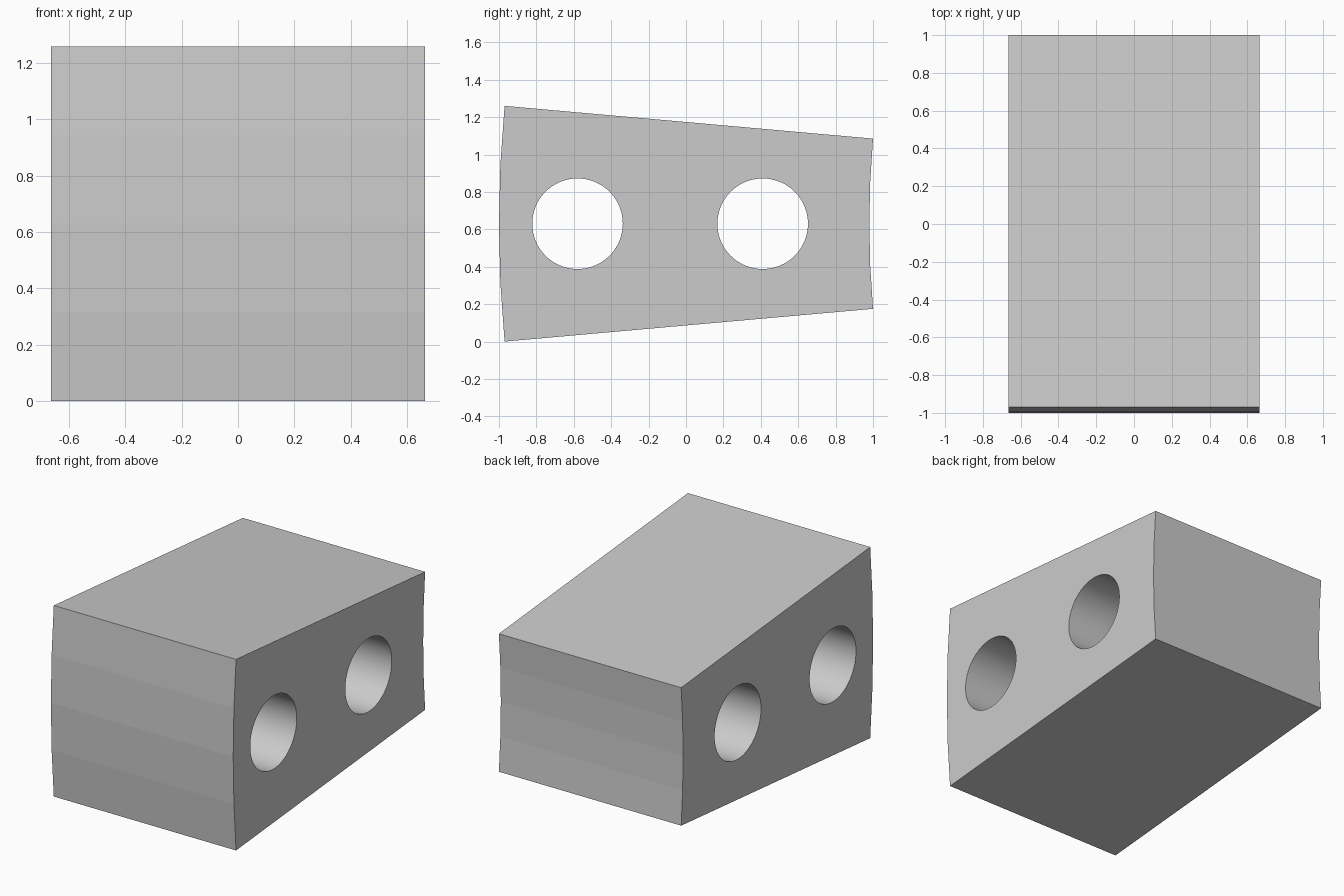
import bpy
import bmesh
from math import pi
from mathutils import Matrix, Vector

if "Cube" in bpy.data.objects:
    bpy.data.objects.remove(bpy.data.objects["Cube"])

HALF_WIDTH = 0.665
MID_Z = 0.63

stone = bpy.data.materials.new("light grey")
stone.use_nodes = True
colour = (0.6, 0.6, 0.6, 1)
stone.diffuse_color = colour
stone.node_tree.nodes["Principled BSDF"].inputs["Base Color"].default_value = colour


def make_object(name, bm):
    bmesh.ops.recalc_face_normals(bm, faces=bm.faces[:])
    mesh = bpy.data.meshes.new(name)
    bm.to_mesh(mesh)
    bm.free()
    mesh.materials.append(stone)
    obj = bpy.data.objects.new(name, mesh)
    bpy.context.collection.objects.link(obj)
    return obj


def arc(y_mid, y_end, half_height):
    """Four-segment shallow arc in the side plane, from bottom to top."""
    steps = (-1, -0.5, 0, 0.5, 1)
    return [(y_mid + (y_end - y_mid) * t * t, MID_Z + half_height * t) for t in steps]


# Wedge block: convex tall front, concave short back
profile = arc(-1, -0.97, 0.63) + arc(0.98, 1, 0.455)[::-1]
bm = bmesh.new()
side = bm.faces.new([bm.verts.new((-HALF_WIDTH, y, z)) for y, z in profile])
grown = bmesh.ops.extrude_face_region(bm, geom=[side], use_keep_orig=True)
moved = [g for g in grown["geom"] if isinstance(g, bmesh.types.BMVert)]
bmesh.ops.translate(bm, verts=moved, vec=Vector((2 * HALF_WIDTH, 0, 0)))
block = make_object("arch_block", bm)

# Two round holes running right through from side to side
for name, y in (("front_hole", -0.58), ("back_hole", 0.41)):
    bm = bmesh.new()
    place = Matrix.Translation((0, y, MID_Z)) @ Matrix.Rotation(pi / 2, 4, "Y")
    bmesh.ops.create_cone(bm, cap_ends=True, segments=64, radius1=0.242,
                          radius2=0.242, depth=2, matrix=place)
    for face in bm.faces:
        face.smooth = len(face.verts) == 4
    cutter = make_object(name + "_cutter", bm)
    cutter.hide_render = True
    cut = block.modifiers.new(name, "BOOLEAN")
    cut.operation = "DIFFERENCE"
    cut.solver = "EXACT"
    cut.object = cutter
    bpy.context.view_layer.objects.active = block
    bpy.ops.object.modifier_apply(modifier=name)
    bpy.data.objects.remove(cutter)
